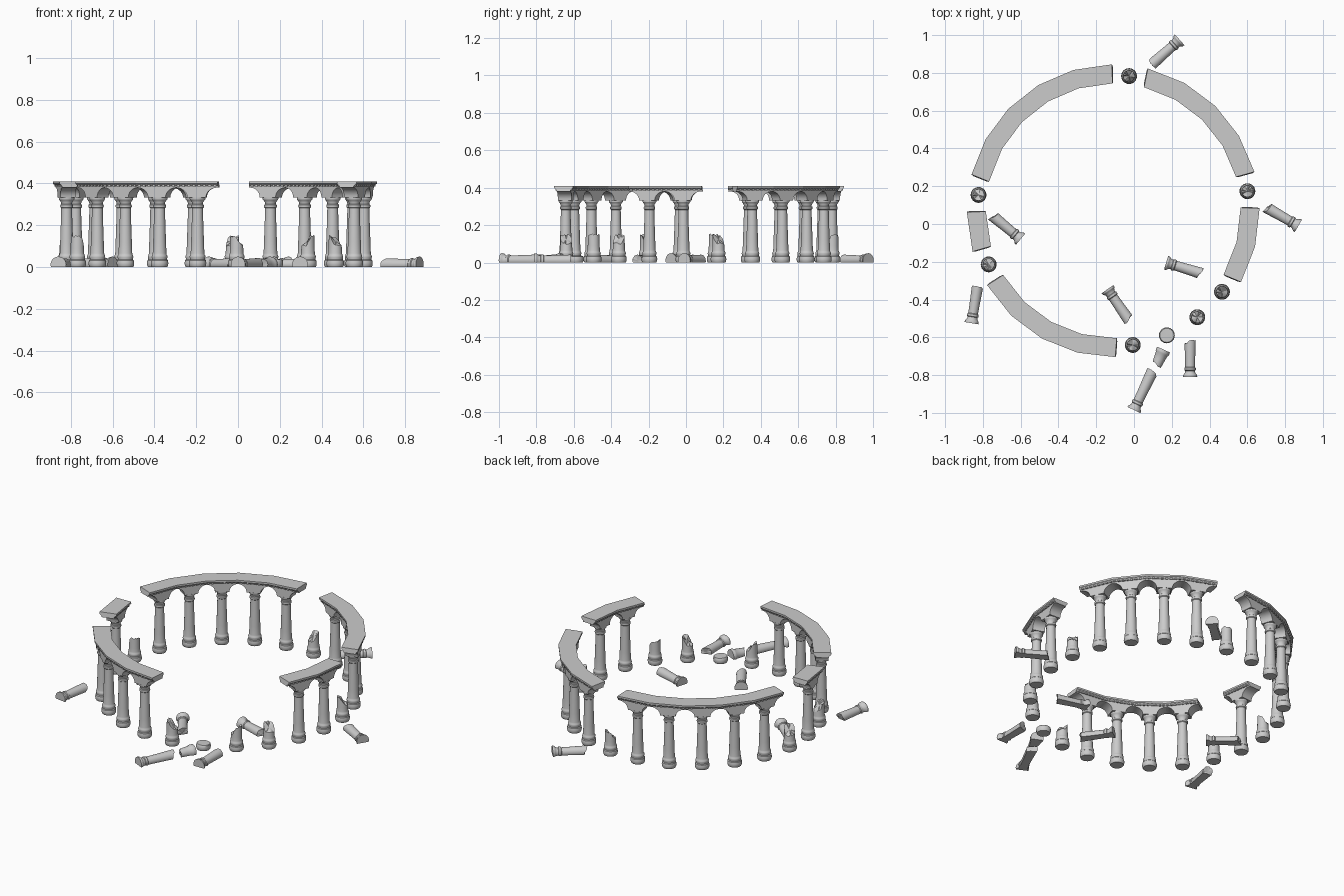
import bpy, bmesh, math, random
from mathutils import Vector, Matrix

if "Cube" in bpy.data.objects:
    bpy.data.objects.remove(bpy.data.objects["Cube"])

random.seed(4)
CX, CY, R = -0.11, 0.07, 0.718       # ring centre and column radius
STEP, START = 15.0, 8.3              # 24 column positions
TAN = math.tan(math.radians(STEP / 2))
W = R * TAN                          # half width of one arch bay

BASE = [(.037, 0), (.041, .008), (.042, .02), (.040, .032), (.036, .036),
        (.036, .042), (.038, .047), (.037, .054), (.034, .059)]
CAPITAL = [(.026, .282), (.030, .286), (.031, .292), (.030, .298), (.026, .301),
           (.027, .310), (.032, .318), (.037, .324), (.038, .334)]


def shaft_r(z):
    return .033 - .007 * min(1, (z - .06) / .20)


def finish(bm, name):
    bmesh.ops.recalc_face_normals(bm, faces=bm.faces)
    me = bpy.data.meshes.new(name)
    bm.to_mesh(me)
    bm.free()
    for p in me.polygons:
        p.use_smooth = True
    me.set_sharp_from_angle(angle=math.radians(32))
    ob = bpy.data.objects.new(name, me)
    bpy.context.collection.objects.link(ob)
    return ob


def lathe(bm, profile, mat, jag_low=0, jag_high=0, n=24):
    """Revolve (radius, z) points; jagged ends make broken stone."""
    phase = random.uniform(0, 6.28)
    rings = []
    for i, (r, z) in enumerate(profile):
        jag = jag_low if i == 0 else jag_high if i == len(profile) - 1 else 0
        ring = []
        for k in range(n):
            a = math.tau * k / n
            dz = jag * (math.tanh(2.5 * math.cos(a - phase)) + random.uniform(-.25, .25))
            ring.append(bm.verts.new(mat @ Vector((r * math.cos(a), r * math.sin(a), z + dz))))
        rings.append(ring)
    for a, b in zip(rings, rings[1:]):
        for k in range(n):
            j = (k + 1) % n
            bm.faces.new((a[k], a[j], b[j], b[k]))
    for ring, z in ((rings[0], profile[0][1]), (rings[-1], profile[-1][1])):
        c = bm.verts.new(mat @ Vector((0, 0, z)))
        for k in range(n):
            bm.faces.new((ring[k], ring[(k + 1) % n], c))


def cut(bm, co, no):
    """Slice away everything on the normal side and close the cut."""
    geom = bm.verts[:] + bm.edges[:] + bm.faces[:]
    res = bmesh.ops.bisect_plane(bm, geom=geom, plane_co=co, plane_no=no, clear_outer=True)
    edges = [e for e in res['geom_cut'] if isinstance(e, bmesh.types.BMEdge)]
    bmesh.ops.holes_fill(bm, edges=edges, sides=0)


def place(k):
    a = math.radians(START + STEP * k)
    return Vector((CX + R * math.cos(a), CY + R * math.sin(a), 0)), a


# standing columns
def column(k):
    bm = bmesh.new()
    mid = [(shaft_r(z), z) for z in (.066, .12, .18, .24)]
    lathe(bm, BASE + mid + CAPITAL, Matrix.Translation(place(k)[0]))
    finish(bm, f"column_{k}")


# broken columns still on their bases
def stump(k):
    bm = bmesh.new()
    prof = BASE + [(shaft_r(z), z) for z in (.066, .09, .125)]
    jag = .025
    if k == 19:
        prof, jag = BASE[:4] + [(.037, .036)], .001
    lathe(bm, prof, Matrix.Translation(place(k)[0]), jag_high=jag)
    finish(bm, f"broken_column_{k}")


# fallen pieces, partly sunk into the ground
def fallen(i, low, top, profile, jl, jh):
    d = Vector((top[0] - low[0], top[1] - low[1], 0))
    mat = (Matrix.Translation((low[0], low[1], .012))
           @ d.to_track_quat('Z', 'Y').to_matrix().to_4x4()
           @ Matrix.Translation((0, 0, -profile[0][1])))
    bm = bmesh.new()
    lathe(bm, profile, mat, jl, jh)
    cut(bm, (0, 0, 0), (0, 0, -1))
    finish(bm, f"fallen_column_{i}")


# one bay of arcade: a pier with half an arch on each side
def extrude(bm, pts, to_world, a, b, axis):
    loops = []
    for s in (a, b):
        loops.append([bm.verts.new(to_world(*((p, s, z) if axis == 't' else (s, p, z))))
                      for p, z in pts])
    n = len(pts)
    for i in range(n):
        j = (i + 1) % n
        bm.faces.new((loops[0][i], loops[0][j], loops[1][j], loops[1][i]))
    bm.faces.new(loops[0])
    bm.faces.new(loops[1][::-1])


def arcade(first, last):
    bm = bmesh.new()
    for k in range(first, last + 1):
        _, ang = place(k)
        lo = -W - (.016 if k == first else 0)
        hi = W + (.016 if k == last else 0)

        def to_world(t, d, z, ang=ang):
            r, t = R + d, t * (R + d) / R
            return Vector((CX + r * math.cos(ang) - t * math.sin(ang),
                           CY + r * math.sin(ang) + t * math.cos(ang), z))

        # arch spandrels
        arc = [(W - .052 * math.cos(u * math.pi / 16), .332 + .048 * math.sin(u * math.pi / 16))
               for u in range(9)]
        pts = [(lo, .394), (lo, .38)] + [(-t, z) for t, z in arc[::-1]] + arc
        pts += [(hi, .38), (hi, .394)]
        extrude(bm, pts, to_world, -.037, .037, 't')
        # stepped cornice slab
        slab = [(-.039, .388), (-.043, .393), (-.05, .399), (-.05, .41),
                (.05, .41), (.05, .399), (.043, .393), (.039, .388)]
        extrude(bm, slab, to_world, lo, hi, 'd')
        # dentils below the cornice
        for s in (-1, 1):
            for i in range(8):
                t = -W + (i + .5) * W / 4
                box = [(t - .006, .386), (t + .006, .386), (t + .006, .394), (t - .006, .394)]
                extrude(bm, box, to_world, s * .036, s * .045, 't')
    # rough slanted break at both ends
    for k, s in ((first, -1), (last, 1)):
        c, ang = place(k)
        tang = Vector((-math.sin(ang), math.cos(ang), 0)) * s
        rad = Vector((math.cos(ang), math.sin(ang), 0))
        no = tang + rad * random.uniform(-.2, .05) + Vector((0, 0, .15))
        cut(bm, c + tang * (W + .006) + Vector((0, 0, .40)), no)
    finish(bm, f"arcade_beam_{first}")


for first, last in ((1, 4), (6, 10), (12, 12), (14, 17), (22, 23)):
    arcade(first, last)
    for k in range(first, last + 1):
        column(k)
for k in (0, 5, 11, 13, 18, 19, 20, 21):
    stump(k)

pieces = [((.10, .85), (.242, .975)), ((.705, .085), (.87, -.01)),
          ((-.745, .04), (-.60, -.08)), ((-.83, -.34), (-.86, -.525)),
          ((-.03, -.505), (-.14, -.345)), ((.35, -.26), (.17, -.205)),
          ((.297, -.625), (.297, -.81)), ((.095, -.785), (.0, -.985))]
for i, (low, top) in enumerate(pieces):
    length = math.dist(low, top)
    z0 = .334 - length
    prof = [(shaft_r(z), z) for z in (z0, z0 + .025, .24)] + CAPITAL
    fallen(i, low, top, prof, .010, 0)
# short lower drum next to the lowest stump
fallen(8, (.157, -.665), (.12, -.745),
       [(.037, .034), (.038, .047), (.037, .054), (.033, .06), (.030, .09), (.027, .12)], 0, .008)
